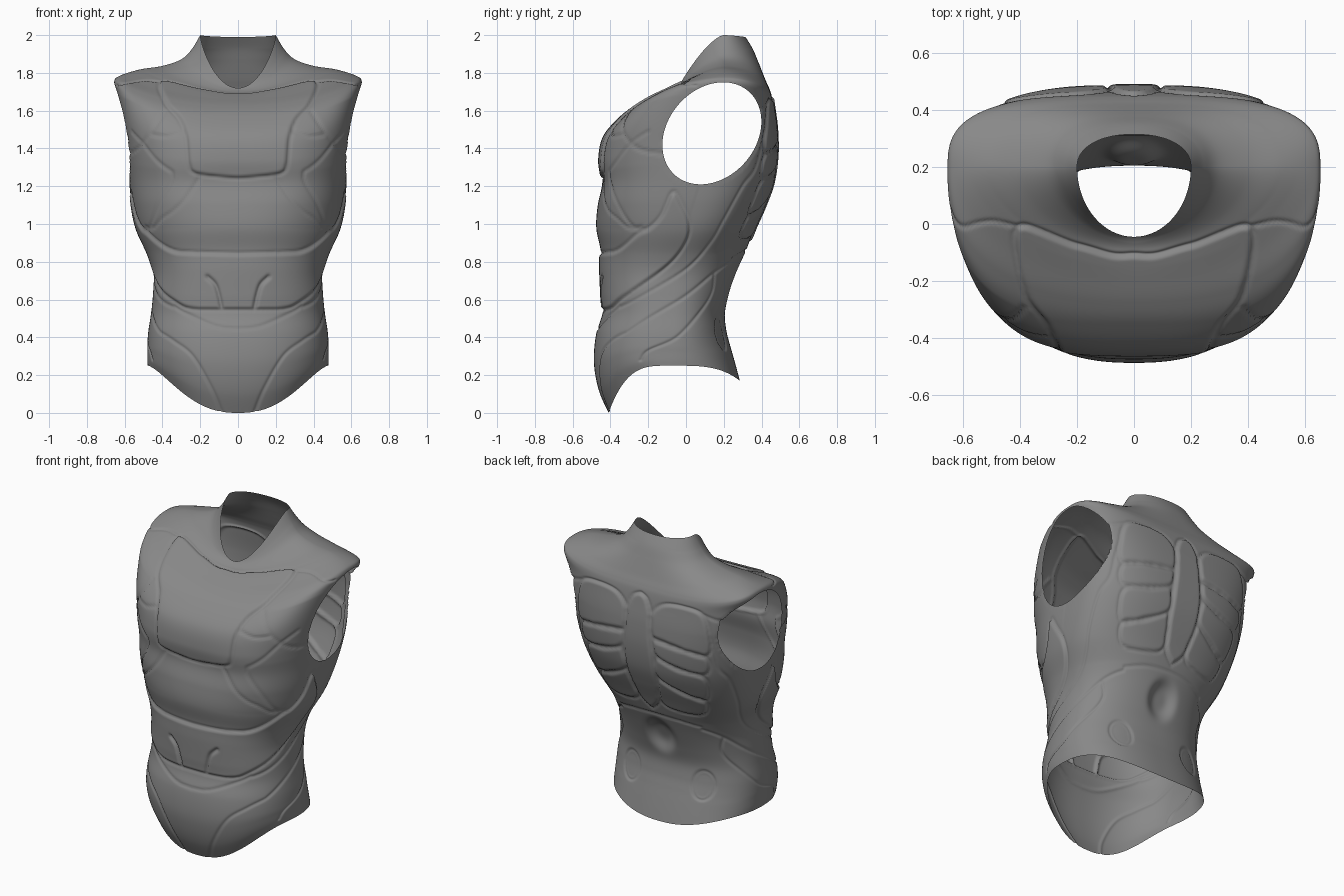
import bpy, bmesh, math
from mathutils import Vector, kdtree
from mathutils.bvhtree import BVHTree

if "Cube" in bpy.data.objects:
    bpy.data.objects.remove(bpy.data.objects["Cube"])

COLS, STEPS = 180, 12


def smooth(rows, steps):
    """Catmull-Rom curve through rows of any number of columns."""
    out = []
    for i in range(len(rows) - 1):
        a, b, c, d = (rows[max(0, min(len(rows) - 1, i + k))] for k in (-1, 0, 1, 2))
        for s in range(steps):
            t = s / steps
            out.append([q + .5 * t * (r - p + t * (2 * p - 5 * q + 4 * r - w + t * (3 * (q - r) + w - p)))
                        for p, q, r, w in zip(a, b, c, d)])
    out.append(list(rows[-1]))
    return out


def ring_loop(cx, cz, rx, rz):
    return [(cx + rx * math.cos(a * math.pi / 8), cz + rz * math.sin(a * math.pi / 8)) for a in range(17)]


def ramp(v, *keys):
    """Piecewise linear value from (position, value) keys."""
    for (a, p), (b, q) in zip(keys, keys[1:]):
        if v <= b:
            return p + (q - p) * max(0, v - a) / (b - a)
    return keys[-1][1]


# Section rows: front y, front z, half width, side y, side z, back y, back z
torso = [
    (-.41, 0, .478, -.08, .25, .285, .17), (-.455, .10, .48, -.08, .28, .268, .235),
    (-.48, .20, .48, -.08, .32, .25, .30), (-.488, .30, .48, -.08, .36, .23, .37),
    (-.475, .42, .475, -.08, .43, .213, .44), (-.442, .53, .46, -.08, .53, .206, .53),
    (-.445, .63, .45, -.08, .63, .232, .63), (-.45, .75, .447, -.07, .74, .275, .75),
    (-.452, .86, .472, -.05, .84, .318, .86), (-.475, .98, .53, 0, .97, .365, .98),
    (-.467, 1.10, .56, .04, 1.1, .418, 1.1), (-.443, 1.22, .577, .08, 1.24, .46, 1.22),
    (-.455, 1.34, .595, .10, 1.4, .48, 1.36), (-.43, 1.46, .617, .12, 1.55, .478, 1.5),
    (-.345, 1.56, .642, .15, 1.69, .463, 1.62), (-.27, 1.615, .655, .19, 1.755, .452, 1.685)]
yoke = [
    (-.19, 1.655, .625, .2, 1.785, .44, 1.72), (-.12, 1.685, .52, .2, 1.818, .422, 1.76),
    (-.085, 1.695, .40, .2, 1.837, .402, 1.81), (-.065, 1.705, .30, .2, 1.872, .38, 1.865),
    (-.053, 1.713, .245, .2, 1.925, .352, 1.93), (-.045, 1.72, .2, .2, 2.0, .315, 1.99)]

# Base skin: right half of the lofted shell
bm = bmesh.new()
grid = []
for i, (yf, zf, w, ys, zs, yb, zb) in enumerate(smooth(torso + yoke, STEPS)):
    v = i / STEPS
    nf = ramp(v, (0, 2.4), (9, 2.4), (11.5, 2.8), (14, 2.8), (16.5, 1.8), (19, 1.8), (21, 2))
    nb = ramp(v, (0, 2.3), (8, 2.3), (13, 3.1), (16, 3.1), (20, 2.2))
    kz = ramp(v, (0, 3.6), (3, 3), (14, 3), (17, 1.7), (21, 1.5))
    line = []
    for j in range(COLS + 1):
        a = math.pi * j / COLS
        c, s = math.cos(a), math.sin(a)
        n = nf if c > 0 else nb
        r = (abs(c) ** n + abs(s) ** n) ** (-1 / n)
        k = min(1, abs(c) * r)
        ye, ze = (yf, zf) if c > 0 else (yb, zb)
        x = 0 if j in (0, COLS) else w * s * r
        line.append(bm.verts.new((x, ys + (ye - ys) * k, zs + (ze - zs) * k ** kz)))
    grid.append(line)
for lo, hi in zip(grid, grid[1:]):
    for j in range(COLS):
        bm.faces.new((lo[j], lo[j + 1], hi[j + 1], hi[j]))
bm.normal_update()

# Raised panels: view, height, outline in that view's two axes
panels = [
    ('front', .010, [(0, 1.69), (.08, 1.693), (.2, 1.715), (.41, 1.755), (.385, 1.64), (.31, 1.55),
                     (.275, 1.45), (.26, 1.32), (.23, 1.27), (.12, 1.25), (0, 1.24)]),
    ('side', .010, [(-.6, .545), (-.42, .545), (-.33, .61), (-.1, .775), (0, .9), (.02, 1.0), (-.02, 1.1),
                    (-.07, 1.17), (-.13, 1.05), (-.19, .985), (-.25, .955), (-.35, .87), (-.42, .85), (-.6, .845)]),
    ('back', .008, [(.1, 1.43), (.085, 1.56), (.16, 1.645), (.3, 1.665), (.42, 1.64), (.46, 1.52),
                    (.44, 1.38), (.25, 1.41), (.1, 1.43)]),
    ('back', .007, [(.1, 1.42), (.25, 1.4), (.43, 1.37), (.42, 1.25), (.25, 1.27), (.12, 1.32), (.1, 1.42)]),
    ('back', .007, [(.12, 1.31), (.25, 1.26), (.41, 1.22), (.38, 1.05), (.25, 1.09), (.11, 1.17), (.12, 1.31)]),
    ('back', .007, [(.11, 1.16), (.25, 1.08), (.37, 1.04), (.33, .93), (.2, .92), (.08, .97), (.11, 1.16)]),
    ('back', .010, [(0, 1.68), (.05, 1.65), (.085, 1.56), (.09, 1.43), (.1, 1.31), (.1, 1.16),
                    (.07, .98), (0, .9)]),
    ('back', -.006, ring_loop(.25, .42, .065, .085))]

# Seam lines drawn on each view
seams = [
    ('front', [(.41, 1.755), (.5, 1.76), (.6, 1.745), (.645, 1.735)]),
    ('front', [(.385, 1.6), (.45, 1.5), (.53, 1.4), (.585, 1.37)]),
    ('front', [(.46, 1.475), (.38, 1.465), (.29, 1.49)]),
    ('front', [(.2, 1.25), (.27, 1.14), (.34, 1.07), (.4, 1.03), (.45, .98), (.49, .985)]),
    ('front', [(.16, .72), (.12, .68), (.1, .62), (.085, .545)]),
    ('front', [(0, .545), (.12, .545), (.2, .545)]),
    ('front', [(0, .845), (.1, .847), (.2, .85)]),
    ('front', [(0, .445), (.12, .46), (.28, .53), (.34, .565)]),
    ('front', [(.09, .01), (.14, .13), (.24, .3), (.34, .38), (.41, .425)]),
    ('side', [(-.25, .965), (-.31, 1.02), (-.37, 1.14), (-.4, 1.28)]),
    ('side', [(-.4, 1.28), (-.3, 1.42), (-.2, 1.49)]),
    ('side', [(-.35, .56), (-.25, .61), (0, .76), (.13, .9), (.2, 1.02), (.3, 1.2), (.37, 1.3), (.42, 1.5)]),
    ('side', [(-.31, .43), (-.2, .5), (0, .62), (.15, .74), (.24, .8)]),
    ('side', [(-.24, .28), (-.2, .33), (-.05, .4), (.08, .54), (.14, .64), (.15, .74)]),
    ('back', [(0, .86), (.15, .85), (.28, .82)]),
    ('back', [(.42, 1.64), (.52, 1.61), (.6, 1.62)])]

# Project every line onto the skin
tree = BVHTree.FromBMesh(bm)
cast = {'front': lambda u, z: (Vector((max(u, .001), -3, z)), Vector((0, 1, 0))),
        'back': lambda u, z: (Vector((max(u, .001), 3, z)), Vector((0, -1, 0))),
        'side': lambda u, z: (Vector((3, u, z)), Vector((-1, 0, 0)))}
marks = []
for view, pts in seams + [(p[0], p[2]) for p in panels]:
    for u, z in smooth(pts, 50):
        hit = tree.ray_cast(*cast[view](u, z))[0]
        if hit:
            marks.append(hit)
kd = kdtree.KDTree(len(marks))
for i, p in enumerate(marks):
    kd.insert(p, i)
kd.balance()


def inside(u, z, poly):
    odd = False
    for (x1, z1), (x2, z2) in zip(poly, poly[1:] + poly[:1]):
        if (z1 > z) != (z2 > z) and u < (x2 - x1) * (z - z1) / (z2 - z1) + x1:
            odd = not odd
    return odd


# Displace the skin: panels up, seams in, chest muscle and lower back dimple
outlines = [(view, h, smooth(p, 3)) for view, h, p in panels]
moves = []
for v in bm.verts:
    x, y, z = v.co
    n = v.normal.copy()
    if x == 0:
        n.x = 0
        n.normalize()
    d = kd.find(v.co)[2]
    off = -.007 * math.exp(-(d / .0075) ** 2)
    facing = {'front': n.y < -.1, 'back': n.y > .1, 'side': n.y < .7}
    for view, h, poly in outlines:
        if facing[view] and inside(y if view == 'side' else x + 1e-5, z, poly):
            off += h * min(1, d / .018)
            break
    if n.y > 0:
        off -= .035 * math.exp(-((x / .085) ** 2 + ((z - .7) / .1) ** 2) ** 2)
    elif z > .9:
        off += .012 * math.exp(-((x - .36) / .15) ** 2 - ((z - 1.22) / .15) ** 2)
    moves.append((v, n * off))
for v, m in moves:
    v.co += m
    v.co.z = max(0, v.co.z)

# Armhole: tilted ellipse cut through the side, rim snapped to the curve
CY, CZ, A, B, C = .137, 1.48, .0686, .0729, .0162


def arm_radius(co):
    dy, dz = co.y - CY, co.z - CZ
    return math.sqrt((B * dy * dy - 2 * C * dy * dz + A * dz * dz) / (A * B - C * C))


gone = {v for v in bm.verts if v.co.x > .35 and arm_radius(v.co) < 1}
rim = {w for v in gone for f in v.link_faces for w in f.verts} - gone
bmesh.ops.delete(bm, geom=list(gone), context='VERTS')
for v in rim:
    if v.is_valid:
        r = arm_radius(v.co)
        v.co.y, v.co.z = CY + (v.co.y - CY) / r, CZ + (v.co.z - CZ) / r

for f in bm.faces:
    f.smooth = True
mesh = bpy.data.meshes.new('torso_armour')
bm.to_mesh(mesh)
bm.free()
body = bpy.data.objects.new('torso_armour', mesh)
bpy.context.collection.objects.link(body)

# Dark grey shell
grey = bpy.data.materials.new('dark_grey')
grey.diffuse_color = (.25, .25, .25, 1)
grey.use_nodes = True
grey.node_tree.nodes["Principled BSDF"].inputs["Base Color"].default_value = grey.diffuse_color
mesh.materials.append(grey)

# Mirror to the left half
mirror = body.modifiers.new('mirror', 'MIRROR')
mirror.use_axis[0] = True
mirror.merge_threshold = .0005
